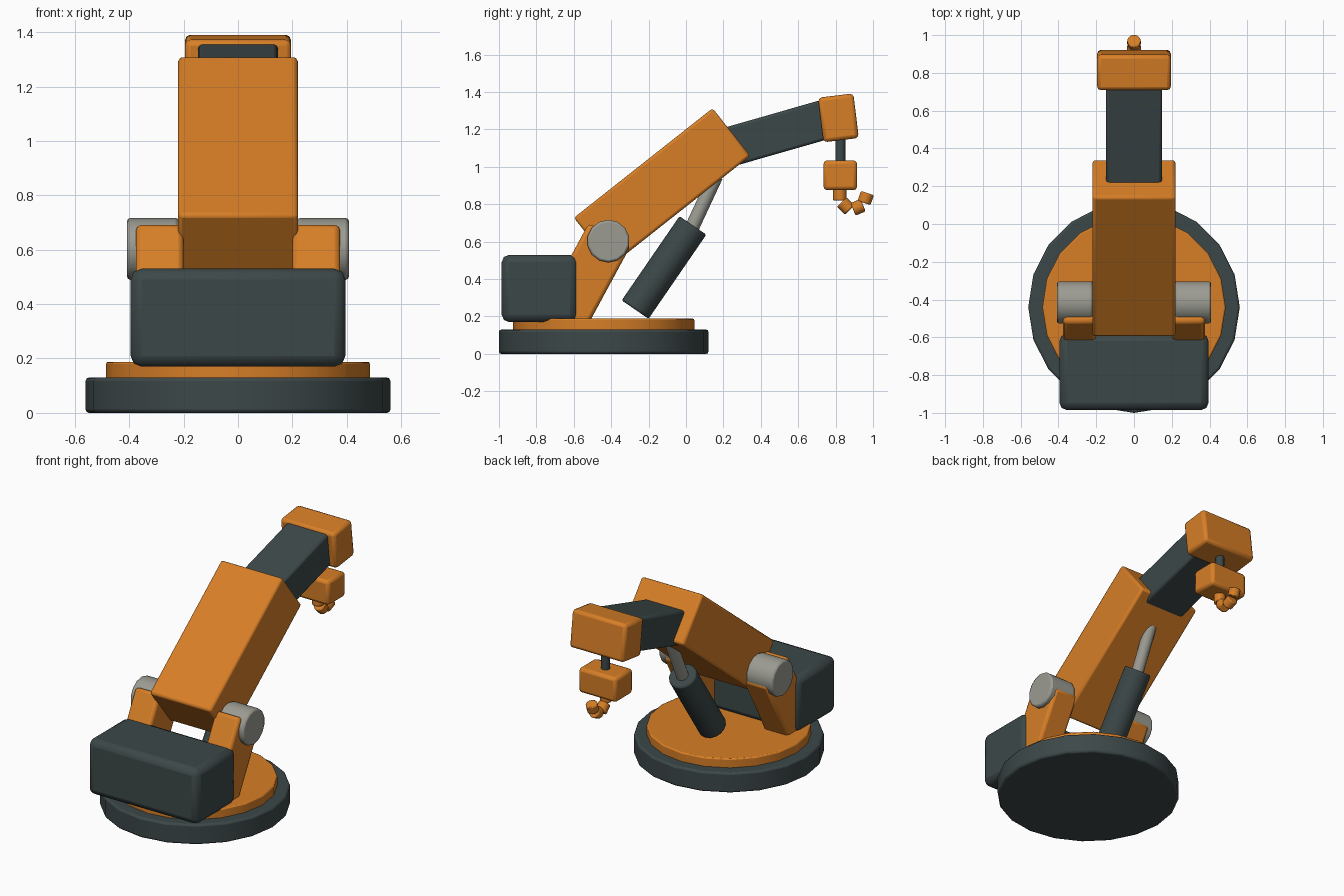
import bpy
from math import radians
from mathutils import Vector

default = bpy.data.objects.get("Cube")
if default:
    bpy.data.objects.remove(default, do_unlink=True)


def material(name, rgb):
    m = bpy.data.materials.new(name)
    m.use_nodes = True
    m.diffuse_color = (*rgb, 1)
    m.node_tree.nodes["Principled BSDF"].inputs["Base Color"].default_value = (*rgb, 1)
    return m


ORANGE = material("safety orange", (0.68, 0.21, 0.02))
DARK = material("dark slate", (0.046, 0.064, 0.066))
GREY = material("warm grey metal", (0.33, 0.33, 0.29))


def finish(name, mat, bevel):
    ob = bpy.context.object
    ob.name = name
    ob.data.materials.append(mat)
    if bevel:
        mod = ob.modifiers.new("edge_bevel", "BEVEL")
        mod.width = bevel
        mod.segments = 2
        mod.limit_method = "ANGLE"
        mod.angle_limit = radians(40)
    bpy.ops.object.shade_smooth_by_angle(angle=radians(35))
    return ob


def box(name, mat, centre, size, tilt=0, bevel=0.015):
    """Bevelled box, tilted about the x axis."""
    bpy.ops.mesh.primitive_cube_add(size=1, location=centre,
                                    rotation=(radians(tilt), 0, 0))
    ob = bpy.context.object
    ob.scale = size
    bpy.ops.object.transform_apply(location=False, rotation=False, scale=True)
    return finish(name, mat, bevel)


def rod(name, mat, start, end, radius, sides=16, bevel=0.01):
    """Cylinder between two points."""
    a, b = Vector(start), Vector(end)
    bpy.ops.mesh.primitive_cylinder_add(
        vertices=sides, radius=radius, depth=(b - a).length, location=(a + b) / 2,
        rotation=(b - a).to_track_quat("Z", "Y").to_euler())
    return finish(name, mat, bevel)


# Base and turntable
rod("base", DARK, (0, -0.44, 0), (0, -0.44, 0.13), 0.56, 20, 0.012)
rod("turntable", ORANGE, (0, -0.44, 0.12), (0, -0.44, 0.188), 0.485, 20, 0.008)

# Counterweight
box("counterweight", DARK, (0, -0.783, 0.35), (0.79, 0.405, 0.36), bevel=0.04)

# Shoulder brackets and pivots
for side, label in ((1, "left"), (-1, "right")):
    box(label + "_bracket", ORANGE, (side * 0.288, -0.527, 0.418),
        (0.175, 0.255, 0.5), tilt=-28.4, bevel=0.02)
    rod(label + "_pivot", GREY, (side * 0.218, -0.415, 0.603),
        (side * 0.408, -0.415, 0.603), 0.114, 14, 0.012)

# Main arm, forearm and head
box("main_arm", ORANGE, (0, -0.128, 0.893), (0.44, 0.945, 0.325), tilt=38.3)
box("forearm", DARK, (0, 0.47, 1.175), (0.295, 0.66, 0.212), tilt=16)
box("head", ORANGE, (0, 0.815, 1.262), (0.39, 0.19, 0.24), tilt=7, bevel=0.02)

# Hydraulic ram
rod("ram_cylinder", DARK, (0, -0.272, 0.237), (0, 0.037, 0.687), 0.087, 16, 0.01)
rod("ram_piston", GREY, (0, 0.02, 0.65), (0, 0.16, 0.95), 0.038, 12, 0)

# Wrist
rod("wrist_shaft", DARK, (0, 0.825, 1.0), (0, 0.825, 1.18), 0.027, 12, 0)
box("wrist_block", ORANGE, (0, 0.825, 0.955), (0.27, 0.18, 0.16), bevel=0.02)

# Hook, a chain of short links
links = (((0.822, 0.89), (0.822, 0.82)),
         ((0.833, 0.812), (0.875, 0.77)),
         ((0.893, 0.773), (0.947, 0.795)),
         ((0.952, 0.807), (0.97, 0.86)))
for i, (a, b) in enumerate(links):
    rod("hook_link_%d" % (i + 1), ORANGE, (0, *a), (0, *b), 0.036, 12, 0.006)
